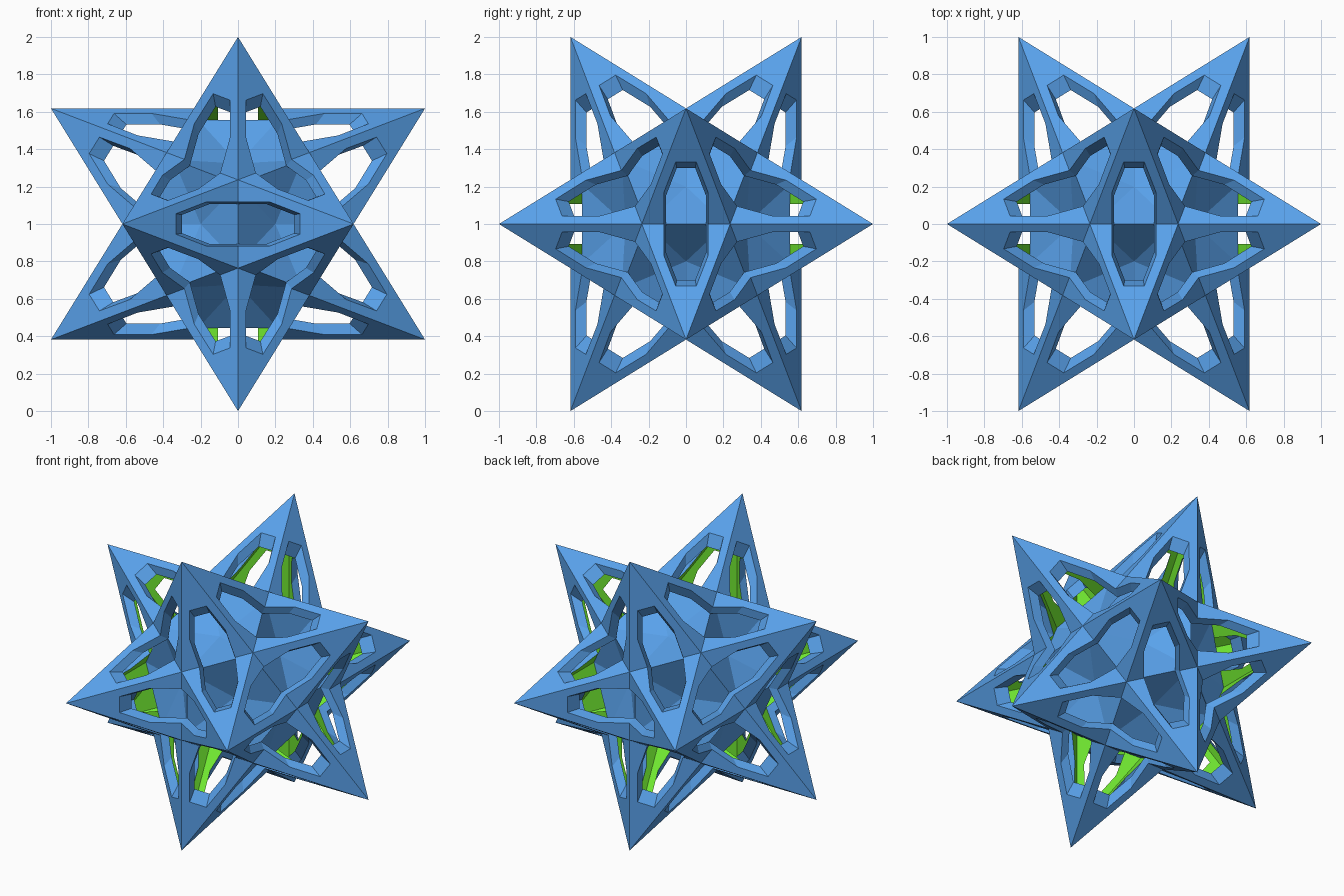
import bpy, bmesh, math
from mathutils import Vector

if "Cube" in bpy.data.objects:
    bpy.data.objects.remove(bpy.data.objects["Cube"])

G = (math.sqrt(5) - 1) / 2          # golden ratio, 0.618
INNER = 0.9                         # inner skin scale, gives the plate thickness
UP = Vector((0, 0, 1))


def material(name, colour):
    m = bpy.data.materials.new(name)
    m.diffuse_color = (*colour, 1)
    m.use_nodes = True
    m.node_tree.nodes["Principled BSDF"].inputs["Base Color"].default_value = m.diffuse_color
    return m


blue = material("blue", (0.10, 0.36, 0.83))
green = material("green", (0.16, 0.80, 0.03))


def cyclic(a, b):
    """All sign choices and cyclic orders of (a, 0, b)."""
    out = []
    for s in (1, -1):
        for t in (1, -1):
            x, z = a * s, b * t
            out += [Vector((x, 0, z)), Vector((z, x, 0)), Vector((0, z, x))]
    return out


# Spike tips, and the corners where spikes meet
tips = cyclic(1, G)
d = 1 - G
corners = cyclic(2 * G - 1, G)
corners += [Vector((x, y, z)) for x in (-d, d) for y in (-d, d) for z in (-d, d)]


def ring(tip):
    """The five corners around a spike, counter-clockwise from outside."""
    n = tip.normalized()
    near = sorted(corners, key=lambda c: -c.dot(n))[:5]
    ax = (near[0] - n * near[0].dot(n)).normalized()
    ay = n.cross(ax)
    return sorted(near, key=lambda c: math.atan2(c.dot(ay), c.dot(ax)))


def finish(name, bm):
    me = bpy.data.meshes.new(name)
    bm.to_mesh(me)
    bm.free()
    me.materials.append(blue)
    me.materials.append(green)
    ob = bpy.data.objects.new(name, me)
    bpy.context.collection.objects.link(ob)
    return ob


# Window outline in one spike side: across the base, and up towards the tip
WINDOW = [(-0.118, 0), (-0.118, 0.20), (-0.055, 0.39),
          (0.055, 0.39), (0.118, 0.20), (0.118, 0)]


def add_panel(bm, a, b, tip):
    mid = (a + b) / 2
    u, v = (b - a).normalized(), (tip - mid).normalized()
    outline = [a] + [mid + u * x + v * y for x, y in WINDOW] + [b, tip]
    outer = [bm.verts.new(p + UP) for p in outline]
    inner = [bm.verts.new(p * INNER + UP) for p in outline]
    bm.faces.new(outer)
    bm.faces.new(inner[::-1]).material_index = 1    # green inner skin
    # cut edges of the window
    for i in range(len(WINDOW) + 1):
        bm.faces.new((outer[i + 1], outer[i], inner[i], inner[i + 1]))


# Pierced star shell
bm = bmesh.new()
for tip in tips:
    r = ring(tip)
    for i in range(5):
        add_panel(bm, r[i], r[(i + 1) % 5], tip)
finish("star_frame", bm)

# Dimpled core seen through the windows
bm = bmesh.new()
cv = {tuple(c): bm.verts.new(c * INNER + UP) for c in corners}
for tip in tips:
    r = ring(tip)
    hub = bm.verts.new(tip.normalized() * 0.38 + UP)
    for i in range(5):
        bm.faces.new((cv[tuple(r[i])], cv[tuple(r[(i + 1) % 5])], hub))
finish("inner_core", bm)
